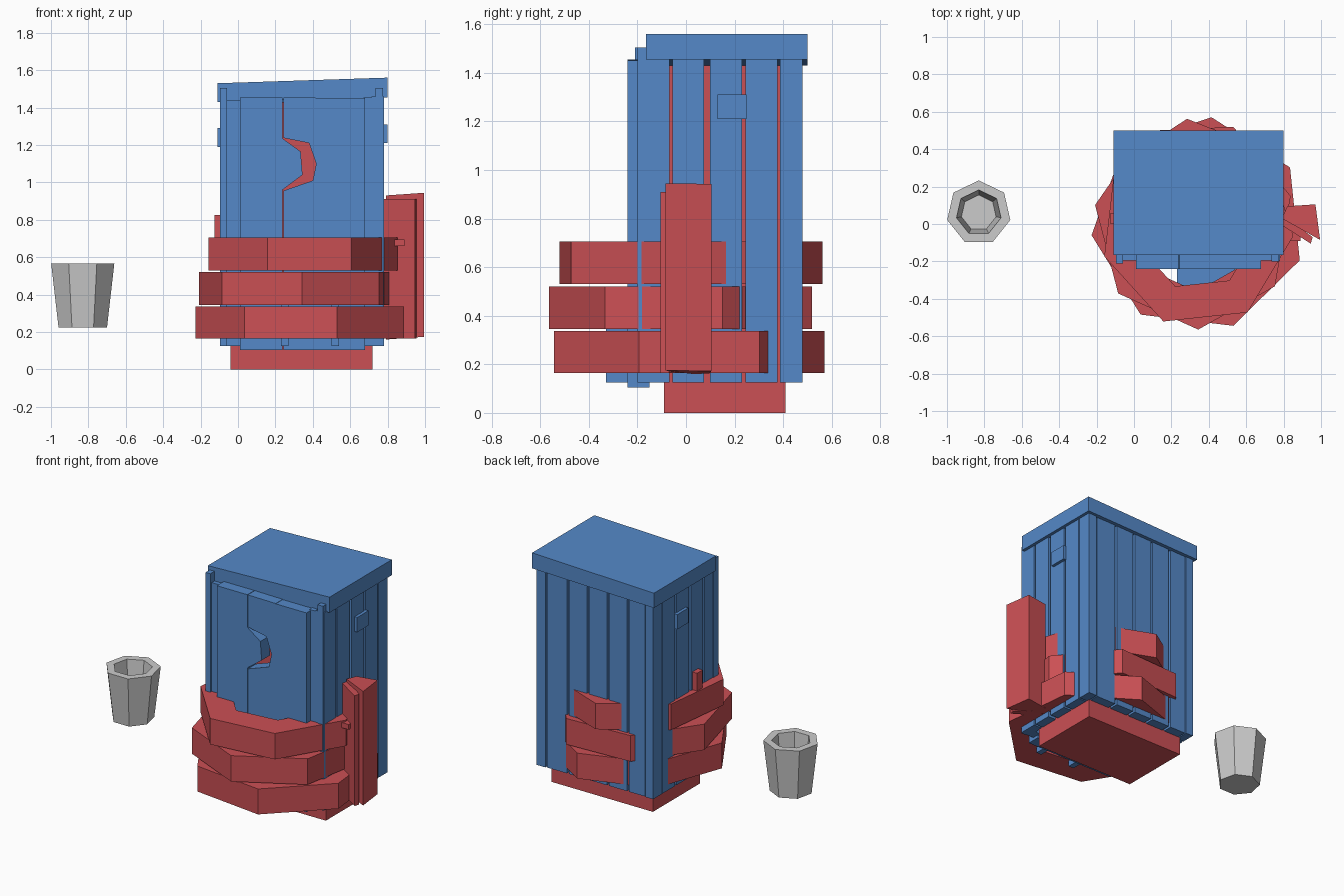
import bpy, math
from mathutils import Vector

if "Cube" in bpy.data.objects:
    bpy.data.objects.remove(bpy.data.objects["Cube"])


def material(name, rgb):
    m = bpy.data.materials.new(name)
    m.diffuse_color = (*rgb, 1)
    m.use_nodes = True
    m.node_tree.nodes["Principled BSDF"].inputs["Base Color"].default_value = m.diffuse_color
    return m


BLUE = material("blue_wood", (0.09, 0.25, 0.58))
RED = material("red_stone", (0.6, 0.08, 0.09))


def mesh(name, verts, faces, mat=None):
    me = bpy.data.meshes.new(name)
    me.from_pydata([tuple(v) for v in verts], [], faces)
    me.validate()
    ob = bpy.data.objects.new(name, me)
    bpy.context.collection.objects.link(ob)
    if mat:
        me.materials.append(mat)
    return ob


def prism(name, pts, lo, hi, mat, axis="z"):
    # extrude a profile: xy points along z, or xz points along y
    n = len(pts)
    if axis == "z":
        verts = [(a, b, h) for h in (lo, hi) for a, b in pts]
    else:
        verts = [(a, h, b) for h in (hi, lo) for a, b in pts]
    faces = [tuple(reversed(range(n))), tuple(range(n, 2 * n))]
    faces += [(i, (i + 1) % n, n + (i + 1) % n, n + i) for i in range(n)]
    return mesh(name, verts, faces, mat)


def box(name, x0, x1, y0, y1, z0, z1, mat):
    return prism(name, [(x0, y0), (x1, y0), (x1, y1), (x0, y1)], z0, z1, mat)


def lathe(name, levels, center, start, n=7, sx=1, closed=False, mat=None):
    # stack of polygon loops (radius, z); closed joins last to first, else caps both ends
    verts = []
    for r, z in levels:
        for i in range(n):
            a = math.radians(start) + 2 * math.pi * i / n
            verts.append((center[0] + sx * r * math.cos(a), center[1] + r * math.sin(a), z))
    m = len(levels)
    faces = []
    for k in range(m if closed else m - 1):
        a, b = k * n, (k + 1) % m * n
        faces += [(a + i, a + (i + 1) % n, b + (i + 1) % n, b + i) for i in range(n)]
    if not closed:
        faces += [tuple(reversed(range(n))), tuple(range((m - 1) * n, m * n))]
    return mesh(name, verts, faces, mat)


# inner core and footing
box("core", -0.04, 0.72, -0.09, 0.41, 0, 1.43, RED)

# side planks
sides = [(-0.195, -0.067), (-0.055, 0.075), (0.098, 0.23), (0.245, 0.377), (0.387, 0.48)]
for i, (a, b) in enumerate(sides):
    box(f"right_plank_{i}", 0.715, 0.78, a, b, 0.125, 1.46, BLUE)
    box(f"left_plank_{i}", -0.09, -0.035, a, b, 0.125, 1.44, BLUE)

# back planks
edges = [-0.035, 0.1, 0.25, 0.4, 0.55, 0.715]
for i in range(5):
    box(f"back_plank_{i}", edges[i] + 0.008, edges[i + 1] - 0.008, 0.405, 0.475, 0.125, 1.45, BLUE)

# front frame beside the door
box("front_plank_left", -0.06, 0.02, -0.195, -0.13, 0.125, 1.44, BLUE)
box("front_plank_right", 0.67, 0.74, -0.195, -0.13, 0.125, 1.455, BLUE)
box("front_post_left", -0.095, -0.06, -0.21, -0.16, 0.125, 1.505, BLUE)
box("front_post_right", 0.735, 0.775, -0.2, -0.16, 0.125, 1.505, BLUE)

# door with a crescent opening
box("door_left", 0.01, 0.238, -0.24, -0.15, 0.105, 1.455, BLUE)
prism("door_crescent_tongue", [(0.238, 0.96), (0.345, 1.04), (0.335, 1.165), (0.238, 1.235)],
      -0.24, -0.15, BLUE, "y")
prism("door_middle", [(0.242, 0.105), (0.45, 0.105), (0.45, 1.452), (0.242, 1.455), (0.242, 1.238),
                      (0.38, 1.21), (0.418, 1.1), (0.4, 1.01), (0.242, 0.955)],
      -0.24, -0.15, BLUE, "y")
box("door_right", 0.45, 0.68, -0.24, -0.15, 0.105, 1.45, BLUE)

# small side vents
box("right_vent", 0.77, 0.8, 0.13, 0.25, 1.21, 1.31, BLUE)
box("left_vent", -0.11, -0.08, 0.13, 0.25, 1.19, 1.29, BLUE)

# slanted roof
prism("roof", [(-0.11, 1.43), (0.8, 1.455), (0.8, 1.56), (-0.11, 1.53)], -0.165, 0.5, BLUE, "y")

# step rack inside the rings
for i, x in enumerate((0.23, 0.5)):
    box(f"step_rail_{i}", x, x + 0.04, -0.33, -0.23, 0.125, 0.42, BLUE)
box("step_tread", 0.23, 0.54, -0.33, -0.23, 0.38, 0.42, BLUE)

# stacked heptagonal rings: z range, centre, first corner angle, radius, x scale
rings = [(0.165, 0.337, 0.345, 0.0, -122.6, 0.575, 1.0),
         (0.345, 0.52, 0.32, 0.0, -87.5, 0.565, 0.95),
         (0.53, 0.705, 0.335, 0.005, -110.0, 0.56, 0.93)]
for i, (z0, z1, cx, cy, ang, r, sx) in enumerate(rings):
    ri = 0.36
    lathe(f"ring_{i}", [(r, z0), (r, z1), (ri, z1), (ri, z0)], (cx, cy), ang, sx=sx,
          closed=True, mat=RED)

# upright slabs on the right side
slab = prism("side_slab", [(0.79, 0.03), (0.995, -0.085), (0.97, 0.105), (0.82, 0.095)],
             0.16, 0.93, RED)
for v in slab.data.vertices:
    v.co.z += 0.07 * (v.co.x - 0.79)
prism("side_slab_inner", [(0.78, 0.0), (0.945, -0.105), (0.955, -0.07), (0.79, 0.05)],
      0.165, 0.91, RED)
box("side_knob", 0.83, 0.89, -0.09, -0.04, 0.66, 0.695, RED)
box("left_knob", -0.125, -0.085, 0.0, 0.06, 0.7, 0.825, RED)

# bucket
lathe("bucket", [(0.133, 0.225), (0.173, 0.565), (0.122, 0.565), (0.095, 0.3)], (-0.83, 0.06), 90)

# consistent outward normals
import bmesh
for ob in bpy.data.objects:
    bm = bmesh.new()
    bm.from_mesh(ob.data)
    bmesh.ops.recalc_face_normals(bm, faces=bm.faces)
    bm.to_mesh(ob.data)
    bm.free()
